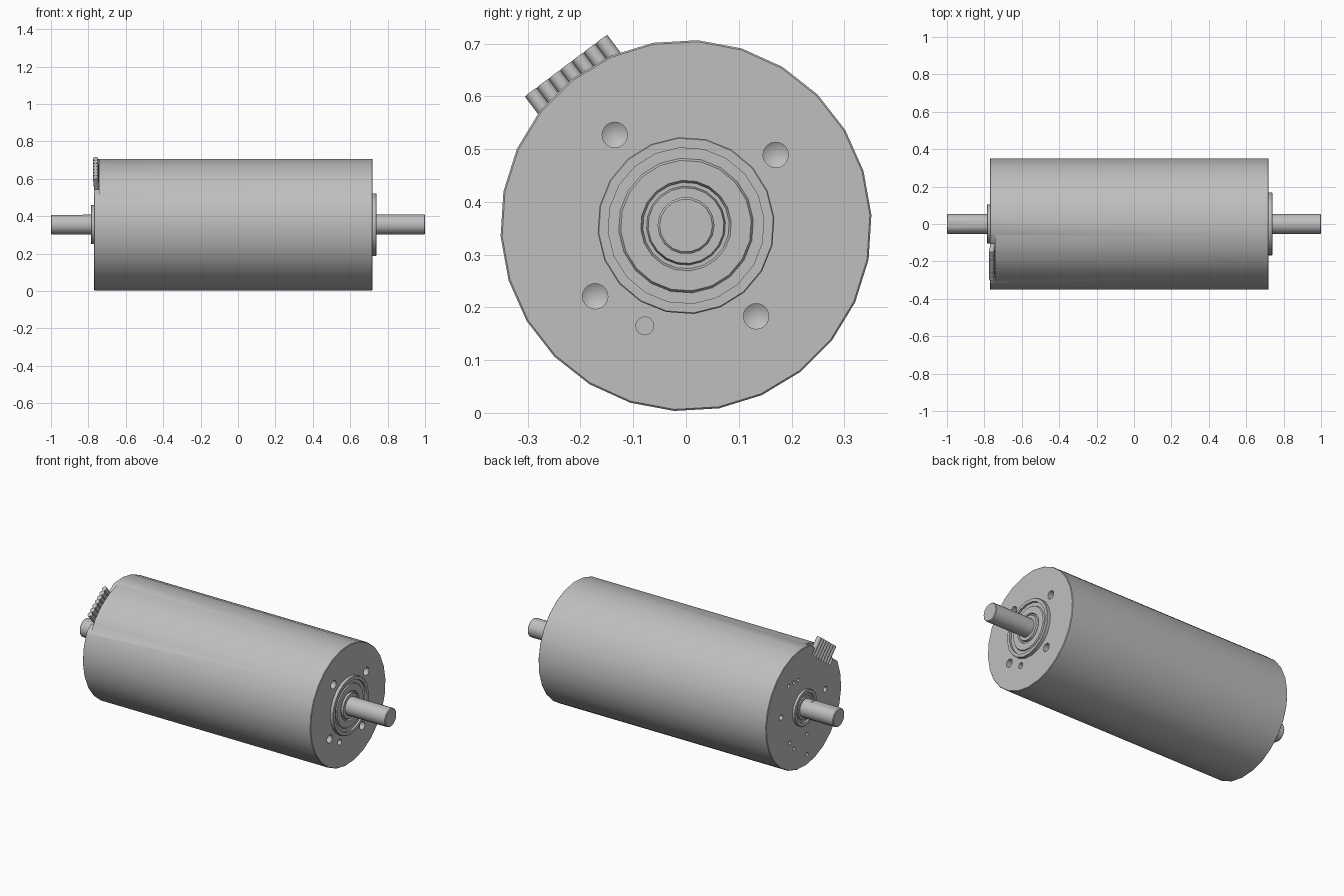
import bpy, bmesh
from math import radians, cos, sin, tau
from mathutils import Vector, Matrix

old = bpy.data.objects.get("Cube")
if old:
    bpy.data.objects.remove(old, do_unlink=True)

AXIS_Z = 0.355
RADIUS = 0.352

grey = bpy.data.materials.new("satin grey metal")
grey.use_nodes = True
COLOUR = (0.52, 0.52, 0.52, 1)
grey.diffuse_color = COLOUR
grey.node_tree.nodes["Principled BSDF"].inputs["Base Color"].default_value = COLOUR


def finish(name, bm):
    """Turn a bmesh into a named grey object."""
    bmesh.ops.recalc_face_normals(bm, faces=bm.faces)
    mesh = bpy.data.meshes.new(name)
    bm.to_mesh(mesh)
    bm.free()
    mesh.materials.append(grey)
    ob = bpy.data.objects.new(name, mesh)
    bpy.context.collection.objects.link(ob)
    return ob


def lathe(name, profile, sides, phase=0.0, y=0.0, z=0.0):
    """Revolve (x, radius) points about an axis parallel to x."""
    bm = bmesh.new()
    rings = []
    for x, r in profile:
        if r == 0:
            rings.append([bm.verts.new((x, y, AXIS_Z + z))] * sides)
        else:
            angles = [phase + tau * i / sides for i in range(sides)]
            rings.append([bm.verts.new((x, y + r * cos(a), AXIS_Z + z + r * sin(a))) for a in angles])
    for a, b in zip(rings, rings[1:]):
        for i in range(sides):
            j = (i + 1) % sides
            corners = list(dict.fromkeys((a[i], a[j], b[j], b[i])))
            bm.faces.new(corners)
    return finish(name, bm)


def box(name, size, matrix):
    bm = bmesh.new()
    bmesh.ops.create_cube(bm, size=1, matrix=matrix @ Matrix.Diagonal((*size, 1)))
    return finish(name, bm)


def cut(target, cutters):
    """Subtract the cutters and remove them."""
    for c in cutters:
        mod = target.modifiers.new("cut", "BOOLEAN")
        mod.operation = "DIFFERENCE"
        mod.solver = "EXACT"
        mod.object = c
        c.hide_render = True
        bpy.context.view_layer.objects.active = target
        bpy.ops.object.modifier_apply(modifier=mod.name)
        bpy.data.objects.remove(c, do_unlink=True)


# Housing with slightly rounded rims
housing = lathe("motor_housing", [(-0.77, 0), (-0.77, 0.349), (-0.767, RADIUS),
                                  (0.717, RADIUS), (0.72, 0.349), (0.72, 0)], 26, radians(3.3))
cutters = []

# Drilled mounting holes with conical bottoms, and a flat locating hole
for y, z in ((-0.135, 0.172), (0.17, 0.134), (0.133, -0.172), (-0.172, -0.134)):
    cutters.append(lathe("drill", [(0.8, 0), (0.8, 0.024), (0.67, 0.024), (0.655, 0)], 20, 0, y, z))
cutters.append(lathe("drill", [(0.8, 0), (0.8, 0.017), (0.69, 0.017), (0.69, 0)], 16, 0, -0.078, -0.19))

# Small holes in the rear end
for y, z in ((0.14, 0.18), (0.09, 0.18), (0.05, 0.18), (0.13, -0.16), (0.09, -0.21), (-0.03, -0.17), (-0.03, -0.29)):
    cutters.append(lathe("drill", [(-0.8, 0), (-0.8, 0.011), (-0.74, 0.011), (-0.74, 0)], 12, 0, y, z))
for y, z in ((0.21, 0.02), (-0.2, 0.03)):
    cutters.append(lathe("drill", [(-0.8, 0), (-0.8, 0.016), (-0.74, 0.016), (-0.74, 0)], 12, 0, y, z))

# Cable frame: local x along the motor, local y across the ribbon, local z outward
across = Vector((0, 0.8, 0.6))
outward = Vector((0, -0.6, 0.8))
cable = Matrix.Translation((0, 0, AXIS_Z)) @ Matrix((Vector((1, 0, 0)), across, outward)).transposed().to_4x4()

# Flat notch in the rear rim, with a deeper cable pocket
cutters.append(box("notch_cutter", (0.06, 0.5, 0.2), cable @ Matrix.Translation((-0.772, 0, 0.412))))
cutters.append(box("pocket_cutter", (0.06, 0.21, 0.2), cable @ Matrix.Translation((-0.772, 0, 0.371))))
cut(housing, cutters)

# Ribbon cable of touching round wires, leaning slightly toward the rear
bm = bmesh.new()
WIRES = 7
PITCH = 0.194 / WIRES
for i in range(WIRES):
    place = Matrix.Translation((-0.757, (i - (WIRES - 1) / 2) * PITCH, 0.321))
    lean = Matrix.Rotation(radians(-5), 4, "Y")
    bmesh.ops.create_cone(bm, cap_ends=True, segments=12, radius1=PITCH * 0.52,
                          radius2=PITCH * 0.52, depth=0.115, matrix=cable @ place @ lean)
ribbon = finish("ribbon_cable", bm)

# Front pilot boss with bearing recesses
front_boss = lathe("front_boss", [(0.70, 0), (0.70, 0.168), (0.738, 0.168), (0.74, 0.166),
                                  (0.74, 0.148), (0.728, 0.148), (0.728, 0.128), (0.734, 0.124),
                                  (0.734, 0.086), (0.726, 0.082), (0.726, 0.075), (0.738, 0.072),
                                  (0.738, 0)], 20, radians(5))

# Rear boss
rear_boss = lathe("rear_boss", [(-0.75, 0), (-0.75, 0.105), (-0.784, 0.105), (-0.786, 0.103),
                                (-0.786, 0.085), (-0.776, 0.082), (-0.776, 0.07), (-0.782, 0.068),
                                (-0.782, 0)], 20, radians(5))

# Through shaft, with a shallow flat at the rear end
shaft = lathe("shaft", [(-1, 0), (-1, 0.05), (-0.996, 0.054), (0.996, 0.054), (1, 0.05), (1, 0)], 18)
cut(shaft, [box("flat_cutter", (0.3, 0.2, 0.1), Matrix.Translation((-0.98, 0, AXIS_Z + 0.1)))])

# Smooth round surfaces, keep machined edges crisp
bpy.ops.object.select_all(action="DESELECT")
for ob in (housing, ribbon, front_boss, rear_boss, shaft):
    ob.select_set(True)
bpy.context.view_layer.objects.active = housing
bpy.ops.object.shade_smooth_by_angle(angle=radians(35))
